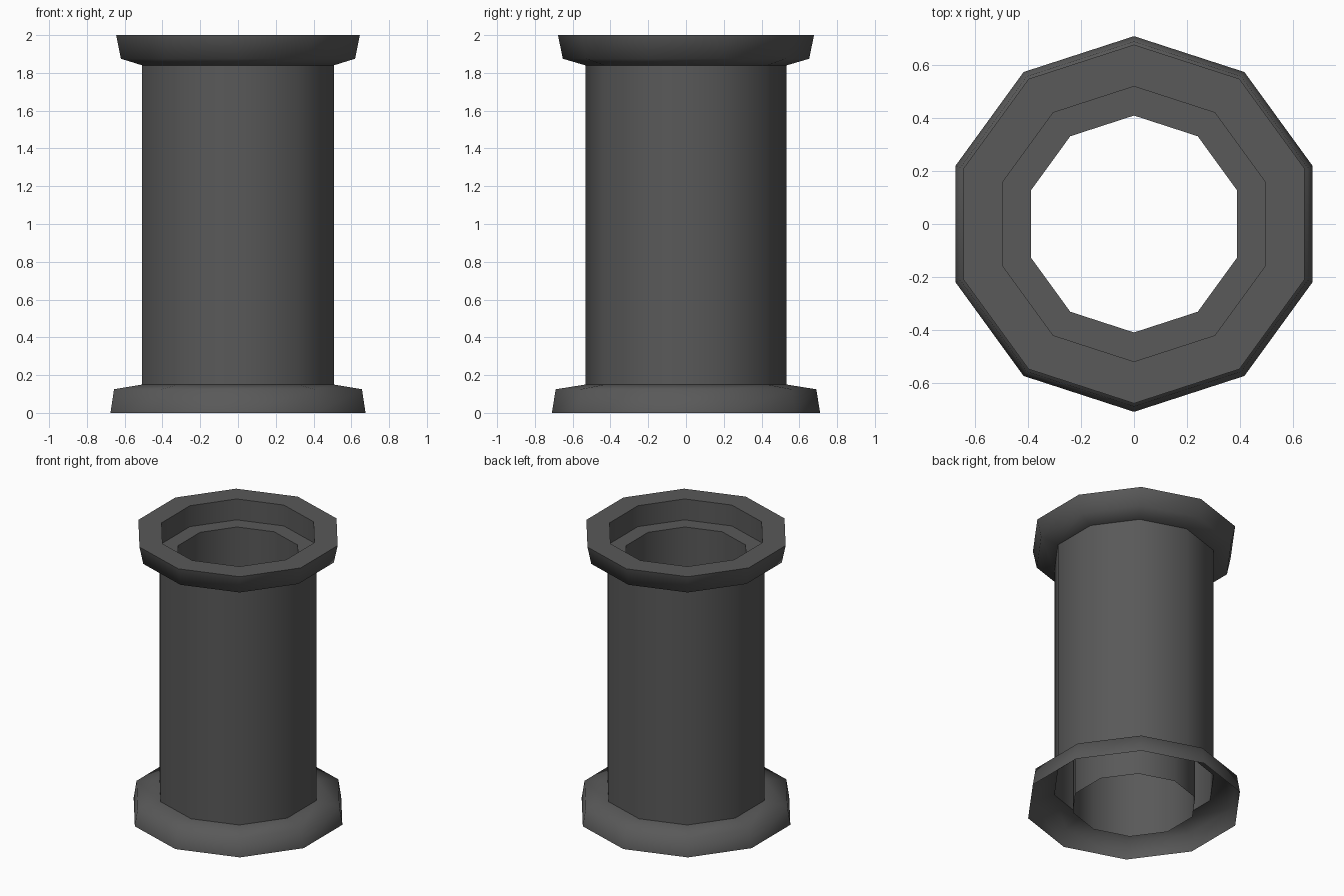
import bpy, math

cube = bpy.data.objects.get("Cube")
if cube:
    bpy.data.objects.remove(cube, do_unlink=True)

SIDES = 10

grey = bpy.data.materials.new("dark_grey")
grey.use_nodes = True
colour = (0.1, 0.1, 0.1, 1)
grey.diffuse_color = colour
bsdf = grey.node_tree.nodes["Principled BSDF"]
bsdf.inputs["Base Color"].default_value = colour
bsdf.inputs["Roughness"].default_value = 0.8


def ring_part(name, profile, smooth=True):
    """Spin a (radius, height) profile into an open ten-sided shell."""
    verts, faces = [], []
    for r, z in profile:
        for i in range(SIDES):
            a = math.tau * i / SIDES + math.pi / 2
            verts.append((r * math.cos(a), r * math.sin(a), z))
    for k in range(len(profile) - 1):
        for i in range(SIDES):
            j = (i + 1) % SIDES
            low, high = k * SIDES, (k + 1) * SIDES
            faces.append((low + i, low + j, high + j, high + i))
    mesh = bpy.data.meshes.new(name)
    mesh.from_pydata(verts, [], faces)
    mesh.materials.append(grey)
    mesh.polygons.foreach_set("use_smooth", [smooth] * len(faces))
    mesh.update()
    obj = bpy.data.objects.new(name, mesh)
    bpy.context.collection.objects.link(obj)
    return obj


BODY, SOCKET, BORE = 0.533, 0.52, 0.41
FOOT_TOP, HEAD_BASE, LEDGE, TOP = 0.15, 1.84, 1.85, 2.0

# Outer shell, profiles running upward so faces point outward
ring_part("lower_flange", [(0.71, 0), (0.69, 0.125), (BODY, FOOT_TOP)])
ring_part("body_tube", [(BODY, FOOT_TOP), (BODY, HEAD_BASE)])
ring_part("upper_flange", [(BODY, HEAD_BASE), (0.652, 1.875), (0.678, TOP)])

# Rim, stepped socket and open bore, running inward and down
ring_part("top_rim", [(0.678, TOP), (SOCKET, TOP)], smooth=False)
ring_part("socket_wall", [(SOCKET, TOP), (SOCKET, LEDGE)])
ring_part("socket_ledge", [(SOCKET, LEDGE), (BORE, LEDGE)], smooth=False)
ring_part("inner_bore", [(BORE, LEDGE), (BORE, 0)])
